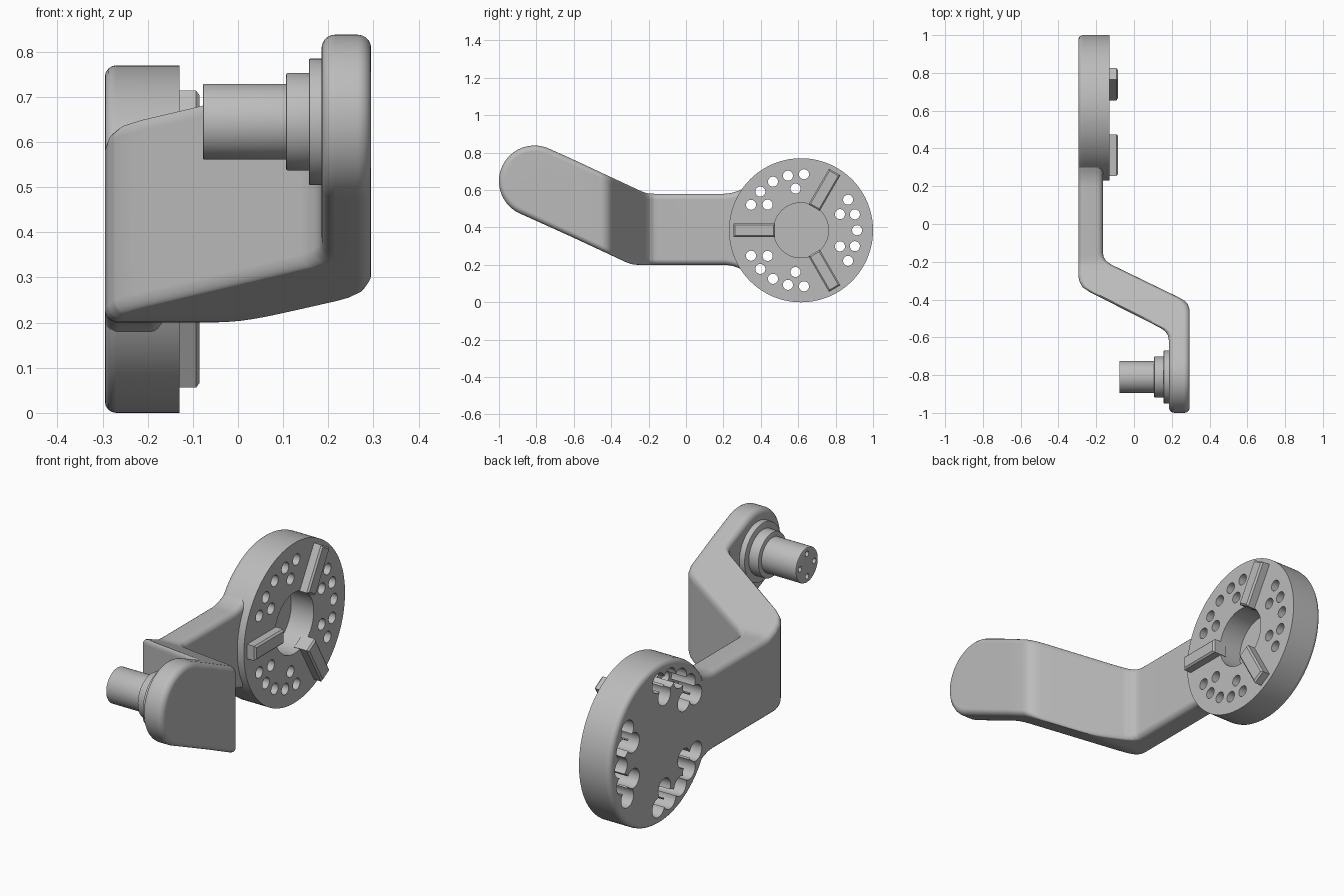
import bpy, bmesh, math
from mathutils import Matrix, Vector

if "Cube" in bpy.data.objects:
    bpy.data.objects.remove(bpy.data.objects["Cube"])

GREY = (0.5, 0.5, 0.5, 1)
steel = bpy.data.materials.new("plain grey metal")
steel.use_nodes = True
steel.diffuse_color = GREY
steel.node_tree.nodes["Principled BSDF"].inputs["Base Color"].default_value = GREY


def to_object(name, bm):
    bmesh.ops.recalc_face_normals(bm, faces=bm.faces)
    mesh = bpy.data.meshes.new(name)
    bm.to_mesh(mesh)
    bm.free()
    mesh.materials.append(steel)
    obj = bpy.data.objects.new(name, mesh)
    bpy.context.collection.objects.link(obj)
    return obj


def activate(obj):
    bpy.ops.object.select_all(action='DESELECT')
    obj.select_set(True)
    bpy.context.view_layer.objects.active = obj


def smooth(obj):
    activate(obj)
    bpy.ops.object.shade_smooth_by_angle(angle=math.radians(35))


def add_cylinder(bm, x0, x1, radius, y, z, segments=24):
    # Cylinder along the x axis
    place = Matrix.Translation(((x0 + x1) / 2, y, z)) @ Matrix.Rotation(math.pi / 2, 4, 'Y')
    return bmesh.ops.create_cone(bm, cap_ends=True, segments=segments, radius1=radius,
                                 radius2=radius, depth=x1 - x0, matrix=place)["verts"]


def round_end(bm, verts, x, width, segments=4):
    # Round or chamfer the edges lying in the plane at x
    edges = {e for v in verts for e in v.link_edges
             if all(abs(w.co.x - x) < 1e-4 for w in e.verts)}
    bmesh.ops.bevel(bm, geom=list(edges), offset=width, segments=segments,
                    profile=0.5, affect='EDGES')


def cut(obj, bm):
    cutter = to_object("cutter", bm)
    cutter.hide_render = True
    mod = obj.modifiers.new("cut", 'BOOLEAN')
    mod.operation = 'DIFFERENCE'
    mod.solver = 'EXACT'
    mod.object = cutter
    activate(obj)
    bpy.ops.object.modifier_apply(modifier=mod.name)
    bpy.data.objects.remove(cutter)


# Round mounting disc
BACK, FACE = -0.295, -0.13
CY, CZ, R = 0.615, 0.385, 0.385
bm = bmesh.new()
round_end(bm, add_cylinder(bm, BACK, FACE, R, CY, CZ, 128), BACK, 0.025)
disc = to_object("mounting_disc", bm)

# Central recess
bm = bmesh.new()
add_cylinder(bm, -0.25, 0, 0.147, CY, CZ, 64)
cut(disc, bm)

# Three groups of drilled holes, opening into scalloped pockets at the back
hole_sets = [(0.3, (-33, 0, 33)), (0.3, (-16.5, 16.5)), (0.225, (-22.5, 22.5))]


def drill(x0, x1, radius, sets):
    bm = bmesh.new()
    for ring, angles in sets:
        for group in (0, 120, 240):
            for a in angles:
                t = math.radians(group + a)
                add_cylinder(bm, x0, x1, radius, CY + ring * math.cos(t), CZ + ring * math.sin(t))
    cut(disc, bm)


for hole_set in hole_sets:
    drill(-0.4, -0.17, 0.047, [hole_set])
drill(-0.4, 0, 0.027, hole_sets)
smooth(disc)
disc.modifiers.new("normals", 'WEIGHTED_NORMAL').keep_sharp = True

# Three chamfered radial keys
for i, angle in enumerate((60, 180, 300)):
    bm = bmesh.new()
    verts = bmesh.ops.create_cube(bm, size=1)["verts"]
    bmesh.ops.scale(bm, vec=(0.075, 0.22, 0.07), verts=verts)
    bmesh.ops.translate(bm, vec=(-0.1225, 0.25, 0), verts=verts)
    round_end(bm, verts, -0.085, 0.008, 1)
    turn = Matrix.Translation((0, CY, CZ)) @ Matrix.Rotation(math.radians(angle), 4, 'X')
    bmesh.ops.transform(bm, matrix=turn, verts=bm.verts)
    to_object(f"radial_key_{i + 1}", bm)

# Cranked arm: (y, x) outlines of its two broad sides
side_a = [(1, -.295), (-.27, -.295), (-.305, -.289), (-.335, -.272), (-.36, -.235),
          (-.55, .14), (-.57, .167), (-.59, .18), (-.62, .185), (-2, .185)]
side_b = [(1, -.165), (-.15, -.165), (-.175, -.16), (-.195, -.148), (-.215, -.12),
          (-.39, .24), (-.405, .265), (-.425, .285), (-.455, .295), (-2, .295)]


def lookup(table, y):
    for (y0, x0), (y1, x1) in zip(table, table[1:]):
        if y >= y1:
            return x0 + (x1 - x0) * (y - y0) / (y1 - y0)
    return table[-1][1]


def rise(y, start, s=0.012):
    # Smoothly begins to climb at 25 degrees past the start
    return math.tan(math.radians(25)) * s * math.log1p(math.exp((start - y) / s))


# Stations: upper point, its outward direction, lower point, its outward direction
up, down = Vector((0, 1)), Vector((0, -1))
ys = {y for y, x in side_a + side_b if -0.7 < y < 0.2}
ys |= {0.3, 0.28, 0.26, 0.24, 0.22, 0.2, 0} | {-0.17 - 0.012 * i for i in range(14)}
stations = []
for y in sorted(ys, reverse=True):
    flare = 2.5 * max(0, y - 0.2) ** 2
    stations.append((Vector((y, 0.58 + flare + rise(y, -0.21))), up,
                     Vector((y, 0.2 - flare + rise(y, -0.29))), down))
centre, tip = Vector((-0.81, 0.648)), 0.19
slope = math.radians(25)
along = Vector((-math.cos(slope), math.sin(slope)))
across = Vector((math.sin(slope), math.cos(slope)))
for i in range(25):
    t = math.pi / 2 * i / 24
    n = across * math.cos(t) + along * math.sin(t)
    m = along * math.sin(t) - across * math.cos(t)
    stations.append((centre + n * tip, n, centre + m * tip, m))

FILLET = 0.03
quarter = [(FILLET * (1 - math.sin(t)), FILLET * (1 - math.cos(t)))
           for t in (math.pi / 2 * i / 5 for i in range(6))]
bm = bmesh.new()
rings = []
for P, n, Q, m in stations:
    ring = []
    for base, out, flip in ((P, n, False), (Q, m, True)):
        half = []
        for inset, depth in quarter:
            p = base - out * inset
            half.append((lookup(side_a, p.x) + depth, p.x, p.y))
        for inset, depth in reversed(quarter):
            p = base - out * inset
            half.append((lookup(side_b, p.x) - depth, p.x, p.y))
        ring += half[::-1] if flip else half
    rings.append([bm.verts.new(co) for co in ring])
for r0, r1 in zip(rings, rings[1:]):
    for i in range(len(r0)):
        j = (i + 1) % len(r0)
        bm.faces.new((r0[i], r0[j], r1[j], r1[i]))
bm.faces.new(rings[0])
bmesh.ops.remove_doubles(bm, verts=bm.verts, dist=1e-5)
arm = to_object("cranked_arm", bm)
smooth(arm)
arm.modifiers.new("normals", 'WEIGHTED_NORMAL').keep_sharp = True

# Stepped collar and pin at the arm's free end
for name, x0, x1, radius, edge in (("collar_base", 0.157, 0.2, 0.14, 0.003),
                                   ("collar_step", 0.106, 0.16, 0.108, 0.005),
                                   ("pin", -0.078, 0.11, 0.084, 0.004)):
    bm = bmesh.new()
    verts = add_cylinder(bm, x0, x1, radius, centre.x, 0.645, 64)
    round_end(bm, verts, x0, edge, 2)
    part = to_object(name, bm)
    if name == "pin":
        # Four small blind holes in the pin's end
        bm = bmesh.new()
        for k in range(4):
            t = math.pi / 2 * k
            add_cylinder(bm, -0.2, -0.03, 0.013, centre.x + 0.054 * math.cos(t),
                         0.645 + 0.054 * math.sin(t), 16)
        cut(part, bm)
    smooth(part)
bpy.ops.object.select_all(action='DESELECT')
